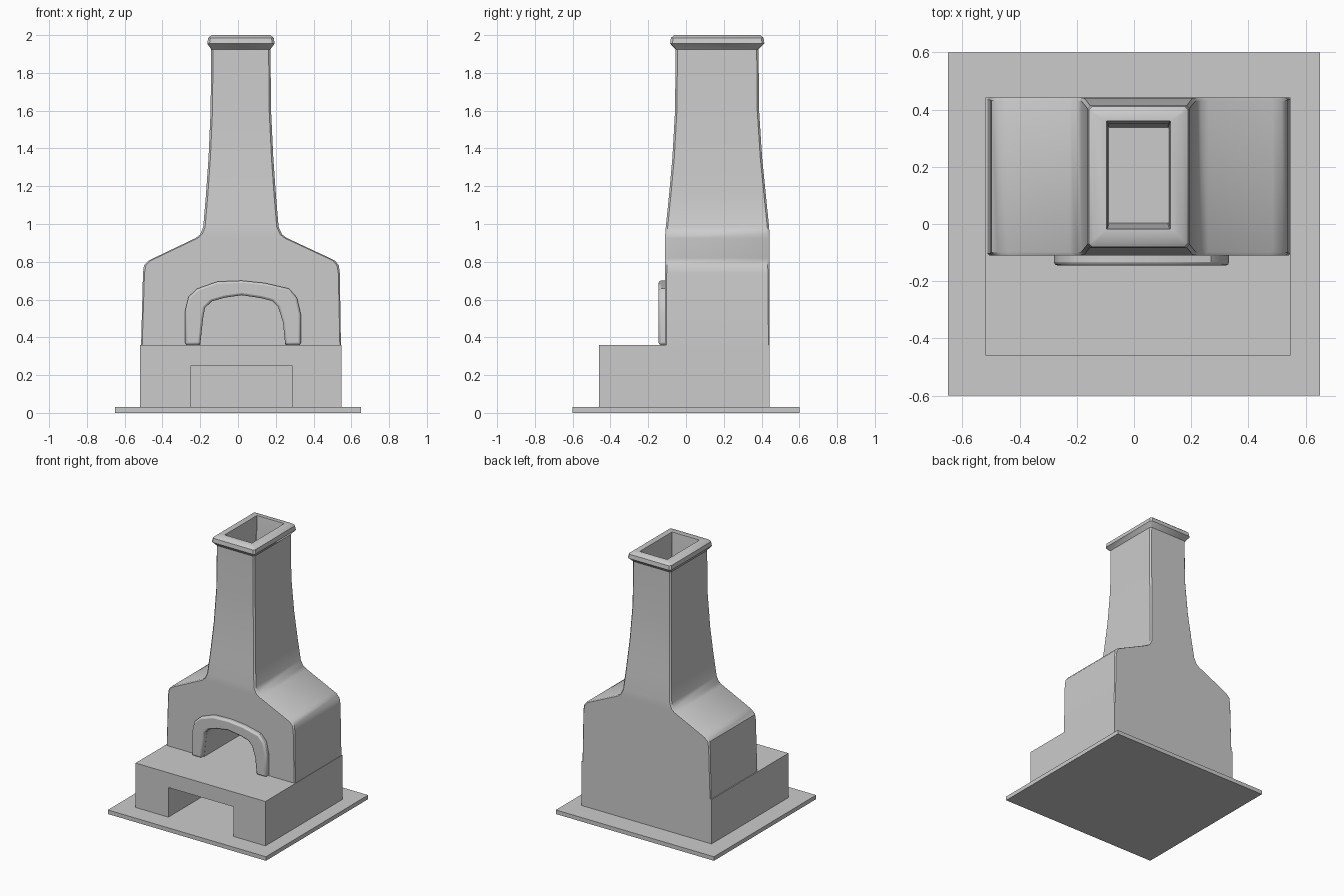
import bpy, bmesh, math

if "Cube" in bpy.data.objects:
    bpy.data.objects.remove(bpy.data.objects["Cube"])


def make(name, build):
    bm = bmesh.new()
    build(bm)
    bmesh.ops.recalc_face_normals(bm, faces=bm.faces)
    me = bpy.data.meshes.new(name)
    bm.to_mesh(me)
    bm.free()
    ob = bpy.data.objects.new(name, me)
    bpy.context.collection.objects.link(ob)
    return ob


def select(ob):
    bpy.ops.object.select_all(action='DESELECT')
    ob.select_set(True)
    bpy.context.view_layer.objects.active = ob


def loft(name, rings):
    """Closed skin through chamfered rectangles (z, x0, x1, y0, y1, chamfer)."""
    def build(bm):
        loops = []
        for z, x0, x1, y0, y1, c in rings:
            pts = [(x0 + c, y0), (x1 - c, y0), (x1, y0 + c), (x1, y1 - c),
                   (x1 - c, y1), (x0 + c, y1), (x0, y1 - c), (x0, y0 + c)]
            loops.append([bm.verts.new((x, y, z)) for x, y in pts])
        for a, b in zip(loops, loops[1:]):
            for i in range(8):
                j = (i + 1) % 8
                bm.faces.new((a[i], a[j], b[j], b[i]))
        bm.faces.new(loops[0][::-1])
        bm.faces.new(loops[-1])
    return make(name, build)


def prism(name, pts, y0, y1):
    """Front (x, z) outline extruded along y."""
    def build(bm):
        a = [bm.verts.new((x, y0, z)) for x, z in pts]
        b = [bm.verts.new((x, y1, z)) for x, z in pts]
        bm.faces.new(a)
        bm.faces.new(b[::-1])
        for i in range(len(pts)):
            j = (i + 1) % len(pts)
            bm.faces.new((a[i], b[i], b[j], a[j]))
    return make(name, build)


def rect(x0, x1, z0, z1):
    return [(x0, z0), (x1, z0), (x1, z1), (x0, z1)]


def cut(ob, cutter):
    cutter.hide_render = True
    m = ob.modifiers.new("opening", 'BOOLEAN')
    m.operation, m.solver, m.object = 'DIFFERENCE', 'EXACT', cutter
    select(ob)
    bpy.ops.object.modifier_apply(modifier=m.name)
    bpy.data.objects.remove(cutter)


def bevel(ob, width, segments):
    m = ob.modifiers.new("bevel", 'BEVEL')
    m.width, m.segments = width, segments
    m.limit_method, m.angle_limit = 'ANGLE', math.radians(50)


def smooth(ob):
    select(ob)
    bpy.ops.object.shade_smooth_by_angle(angle=math.radians(35))


# ground slab
prism("ground_slab", rect(-0.65, 0.65, 0, 0.03), -0.6, 0.6)

# hearth base with wood store
base = prism("hearth_base", rect(-0.52, 0.548, 0.03, 0.36), -0.46, 0.442)
cut(base, prism("store_cutter", rect(-0.25, 0.285, -0.1, 0.25), -0.7, 0.3))

# oven body, chimney, cap and hollow flue in one skin
body = loft("oven_and_chimney", [
    (0.36, -0.513, 0.545, -0.11, 0.442, 0.006),
    (0.74, -0.503, 0.539, -0.11, 0.442, 0.008),
    (0.78, -0.498, 0.534, -0.11, 0.442, 0.010),
    (0.805, -0.475, 0.515, -0.11, 0.442, 0.012),
    (0.82, -0.445, 0.485, -0.11, 0.442, 0.012),
    (0.925, -0.225, 0.26, -0.11, 0.442, 0.012),
    (0.945, -0.20, 0.233, -0.11, 0.442, 0.010),
    (0.985, -0.184, 0.215, -0.107, 0.440, 0.010),
    (1.15, -0.170, 0.201, -0.090, 0.423, 0.010),
    (1.35, -0.156, 0.187, -0.072, 0.403, 0.010),
    (1.60, -0.145, 0.175, -0.058, 0.387, 0.010),
    (1.925, -0.142, 0.172, -0.055, 0.384, 0.010),
    (1.955, -0.163, 0.194, -0.084, 0.415, 0.012),
    (1.985, -0.158, 0.189, -0.080, 0.411, 0.012),
    (2.00, -0.140, 0.171, -0.062, 0.393, 0.008),
    (2.00, -0.097, 0.128, -0.018, 0.360, 0.002),
    (1.93, -0.093, 0.124, -0.012, 0.352, 0.002),
    (1.72, -0.090, 0.120, 0.003, 0.338, 0.002),
])

# arched mouth and its surround
inner = [(-0.20, 0.36), (-0.185, 0.50), (-0.175, 0.555), (-0.14, 0.59), (-0.07, 0.61),
         (0.02, 0.623), (0.12, 0.608), (0.18, 0.593), (0.213, 0.56), (0.238, 0.48), (0.25, 0.36)]
outer = [(0.333, 0.36), (0.333, 0.52), (0.312, 0.61), (0.27, 0.658), (0.14, 0.688),
         (0.02, 0.70), (-0.11, 0.695), (-0.215, 0.658), (-0.262, 0.615), (-0.28, 0.54), (-0.28, 0.36)]
mouth = [(-0.20, 0.2)] + inner + [(0.25, 0.2)]
cut(body, prism("mouth_cutter", mouth, -0.4, 0.34))
smooth(body)

arch = prism("mouth_arch", inner + outer, -0.145, -0.10)
bevel(arch, 0.012, 2)
smooth(arch)
